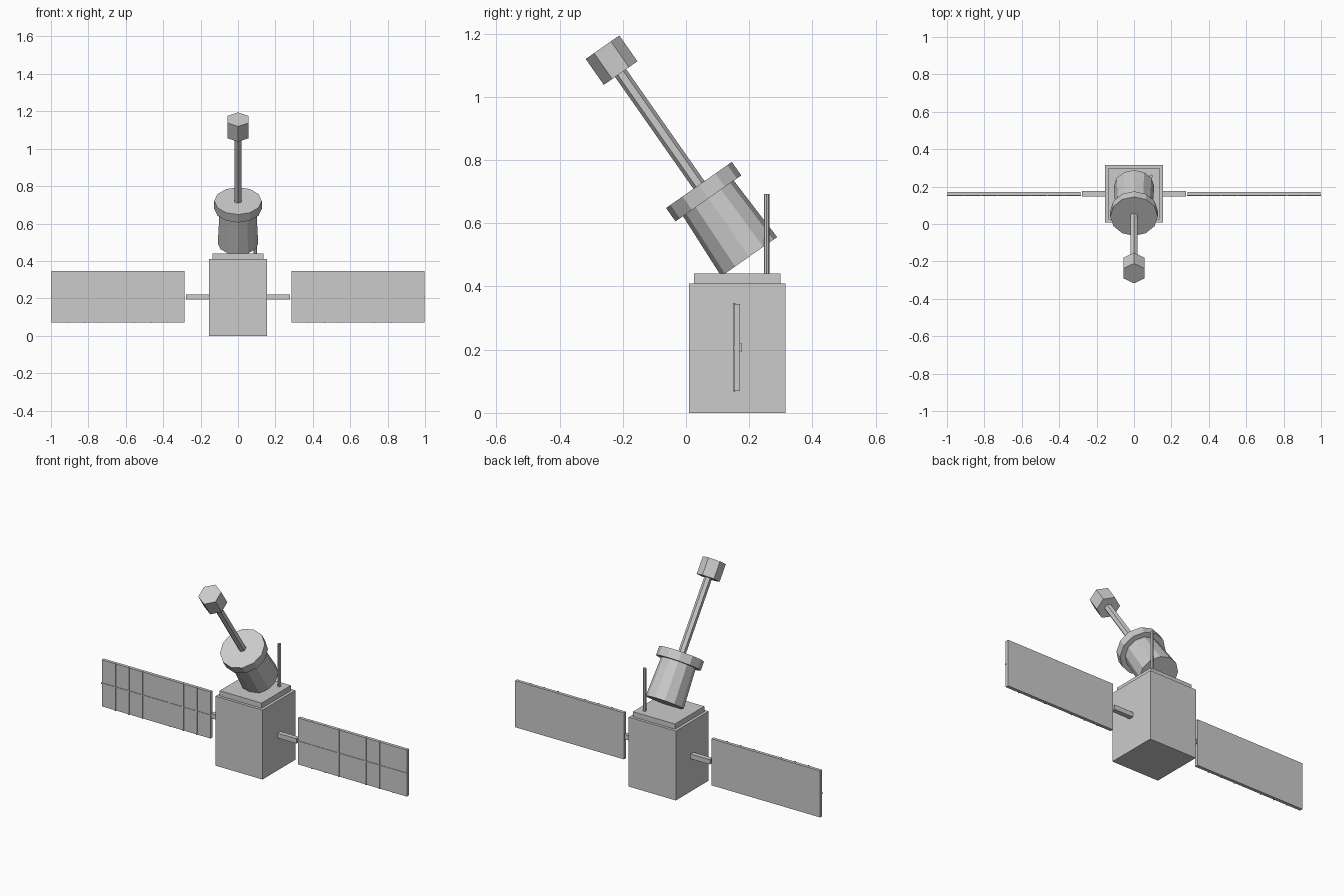
import bpy, math
from mathutils import Vector, Matrix

if "Cube" in bpy.data.objects:
    bpy.data.objects.remove(bpy.data.objects["Cube"])

grey = bpy.data.materials.new("light_grey")
grey.diffuse_color = (0.6, 0.6, 0.6, 1)
grey.use_nodes = True
grey.node_tree.nodes["Principled BSDF"].inputs["Base Color"].default_value = grey.diffuse_color

CY = 0.162                      # centre line of the body in y
MID = 0.207                     # height of the panel centre line
TILT = math.radians(35)
AXIS = Vector((0, -math.sin(TILT), math.cos(TILT)))
DISH = Vector((0, 0.041, 0.721))  # centre of the collar's outer face


def finish(name):
    ob = bpy.context.object
    ob.name = name
    ob.data.materials.append(grey)
    return ob


def box(name, x, y, z):
    """Box from (min, max) pairs."""
    bpy.ops.mesh.primitive_cube_add(size=1)
    ob = finish(name)
    size = [b - a for a, b in (x, y, z)]
    mid = [(a + b) / 2 for a, b in (x, y, z)]
    ob.data.transform(Matrix.Translation(mid) @ Matrix.Diagonal((*size, 1)))
    return ob


def tilted(name, sides, r1, r2, t1, t2):
    """Frustum along the tilted axis, with a vertex in the x = 0 plane."""
    bpy.ops.mesh.primitive_cone_add(vertices=sides, radius1=r1, radius2=r2, depth=t2 - t1)
    ob = finish(name)
    ob.data.transform(Matrix.Translation(DISH + AXIS * (t1 + t2) / 2) @ Matrix.Rotation(TILT, 4, 'X'))
    return ob


# Body and top plate
box("body", (-0.154, 0.154), (0.009, 0.315), (0, 0.41))
box("top_plate", (-0.137, 0.137), (0.025, 0.299), (0.41, 0.441))

# Tilted instrument: barrel, collar, boom and hexagonal head
tilted("barrel", 12, 0.108, 0.098, -0.277, -0.052)
tilted("collar", 12, 0.127, 0.127, -0.052, 0)
tilted("boom", 6, 0.0215, 0.0215, 0, 0.432)
tilted("boom_head", 6, 0.065, 0.065, 0.432, 0.532)

# Antenna rod
bpy.ops.mesh.primitive_cylinder_add(vertices=8, radius=0.009, depth=0.252,
                                    location=(0.092, 0.255, 0.567))
finish("antenna")


def span(s, a, b):
    return tuple(sorted((s * a, s * b)))


# Solar wings: strut, panel and raised grid on the front
X0, X1 = 0.286, 0.997
for side, s in (("left", -1), ("right", 1)):
    box(side + "_strut", span(s, 0.154, 0.279), (CY - 0.014, CY + 0.014), (MID - 0.014, MID + 0.014))
    box(side + "_panel", span(s, X0, X1), (0.152, 0.171), (0.07, 0.345))
    box(side + "_long_rib", span(s, X0 - 0.003, 1.0), (0.149, 0.156), (MID - 0.003, MID + 0.003))
    for i in (1, 2, 3, 5, 6, 7):
        x = X0 + (X1 - X0) * i / 8
        box(f"{side}_cross_rib_{i}", span(s, x - 0.003, x + 0.003), (0.149, 0.156), (0.068, 0.347))
